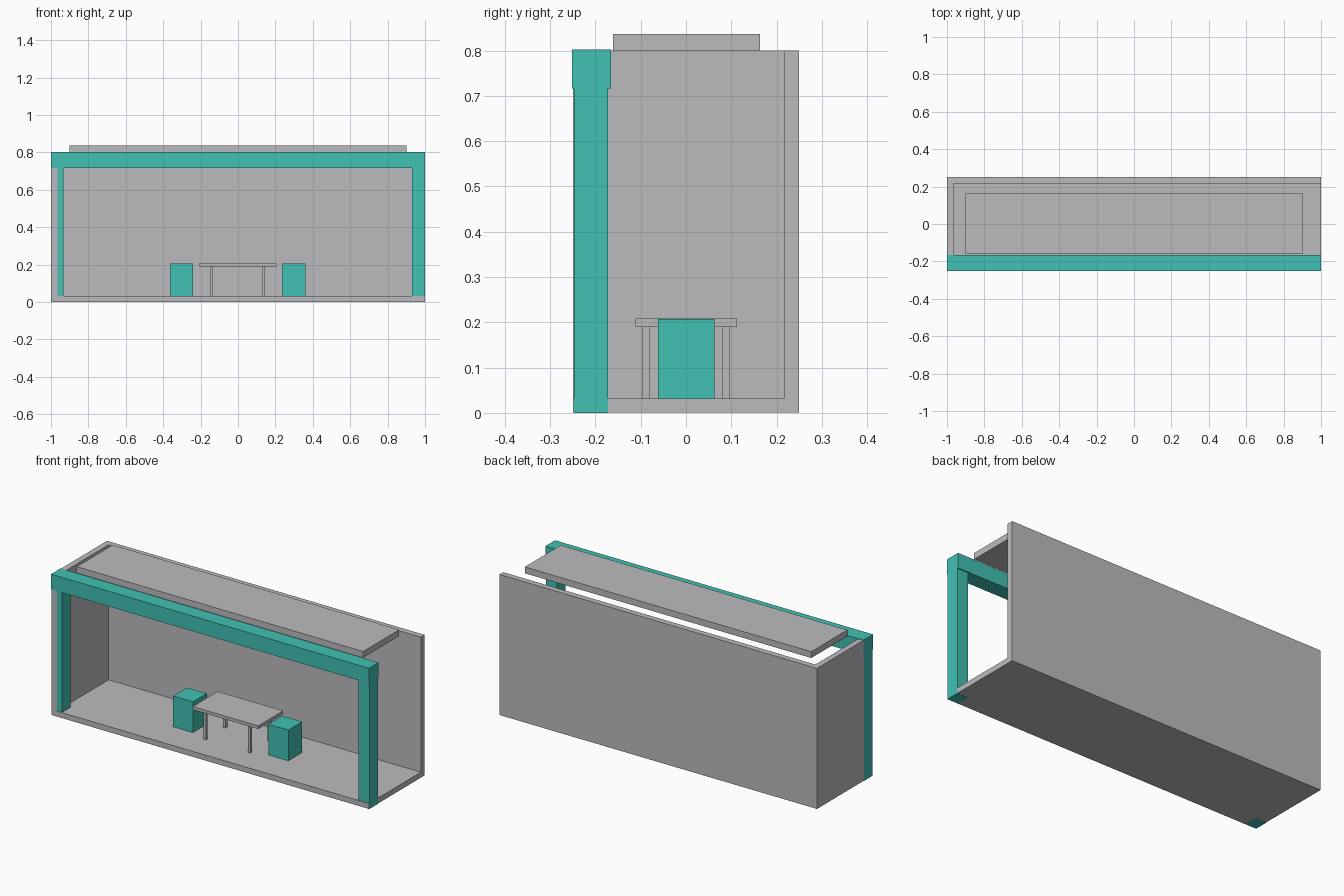
import bpy
import bmesh

default = bpy.data.objects.get("Cube")
if default:
    bpy.data.objects.remove(default, do_unlink=True)


def material(name, colour):
    m = bpy.data.materials.new(name)
    m.use_nodes = True
    m.diffuse_color = colour
    m.node_tree.nodes["Principled BSDF"].inputs["Base Color"].default_value = colour
    return m


grey = material("light grey", (0.5, 0.5, 0.52, 1))
teal = material("teal", (0.052, 0.533, 0.451, 1))


def box(name, xs, ys, zs, mat):
    """Flat-sided block given by its extent along each axis."""
    bm = bmesh.new()
    bmesh.ops.create_cube(bm, size=1)
    spans = (xs, ys, zs)
    for v in bm.verts:
        v.co = [lo + (c + 0.5) * (hi - lo) for c, (lo, hi) in zip(v.co, spans)]
    mesh = bpy.data.meshes.new(name)
    bm.to_mesh(mesh)
    bm.free()
    mesh.materials.append(mat)
    ob = bpy.data.objects.new(name, mesh)
    bpy.context.collection.objects.link(ob)
    return ob


# Open shell: floor, back wall and one end wall
FLOOR, TOP, EDGE = 0.032, 0.8, 0.999
box("floor", (-EDGE, EDGE), (-0.25, 0.25), (0.001, FLOOR), grey)
box("back_wall", (-EDGE, EDGE), (0.216, 0.25), (FLOOR, TOP), grey)
box("end_wall", (-EDGE, -0.965), (-0.25, 0.216), (FLOOR, TOP), grey)

# Front frame: two posts and a beam
for side, xs in (("right", (-1, -0.934)), ("left", (0.931, 1))):
    box(side + "_post", xs, (-0.247, -0.172), (0, 0.72), teal)
box("front_beam", (-1, 1), (-0.252, -0.166), (0.716, 0.802), teal)

# Raised roof panel
box("roof_panel", (-0.902, 0.9), (-0.161, 0.163), (TOP, 0.836), grey)

# Table
box("table_top", (-0.207, 0.205), (-0.111, 0.113), (0.19, 0.208), grey)
for side, xs in (("right", (-0.151, -0.135)), ("left", (0.129, 0.145))):
    for end, ys in (("front", (-0.096, -0.08)), ("back", (0.08, 0.097))):
        box(f"table_leg_{end}_{side}", xs, ys, (FLOOR, 0.19), grey)

# Block stools at both ends of the table
for side, xs in (("right", (-0.364, -0.24)), ("left", (0.235, 0.36))):
    box(side + "_stool", xs, (-0.062, 0.063), (FLOOR, 0.207), teal)
